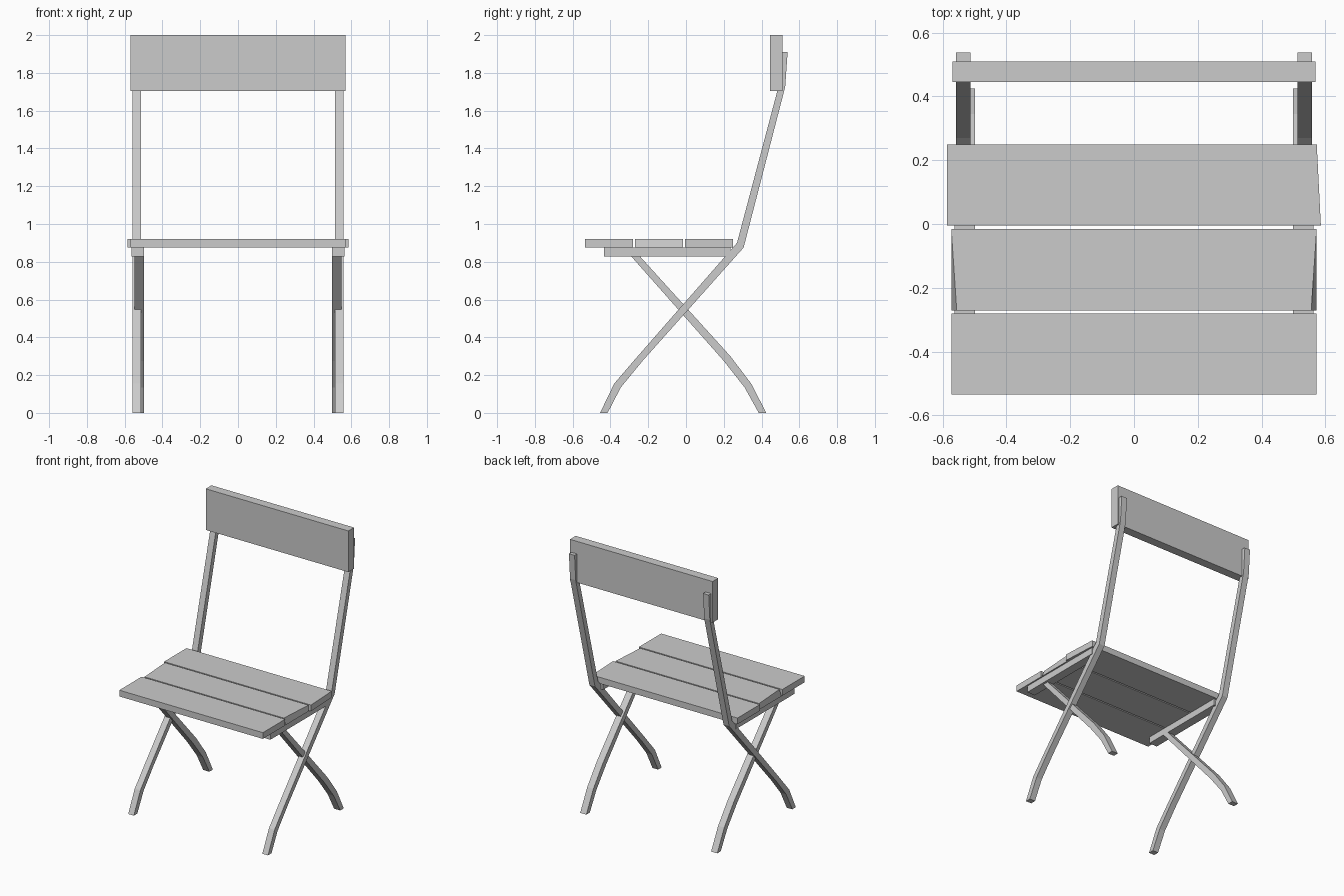
import bpy
import bmesh

cube = bpy.data.objects.get("Cube")
if cube:
    bpy.data.objects.remove(cube, do_unlink=True)

# One plain grey for the whole chair
grey = bpy.data.materials.new("plain grey")
grey.use_nodes = True
COLOUR = (0.6, 0.6, 0.6, 1)
grey.diffuse_color = COLOUR
grey.node_tree.nodes["Principled BSDF"].inputs["Base Color"].default_value = COLOUR


def add_object(name, bm):
    bmesh.ops.recalc_face_normals(bm, faces=bm.faces)
    mesh = bpy.data.meshes.new(name)
    bm.to_mesh(mesh)
    bm.free()
    mesh.materials.append(grey)
    obj = bpy.data.objects.new(name, mesh)
    bpy.context.collection.objects.link(obj)
    return obj


def box(name, low, high, adjust=None):
    """Box between two corners; adjust may move individual vertices."""
    bm = bmesh.new()
    bmesh.ops.create_cube(bm, size=1)
    for v in bm.verts:
        v.co = [lo + (c + 0.5) * (hi - lo) for c, lo, hi in zip(v.co, low, high)]
    if adjust:
        mid = [(lo + hi) / 2 for lo, hi in zip(low, high)]
        for v in bm.verts:
            adjust(v.co, mid)
    return add_object(name, bm)


def bent_bar(name, x0, x1, edge_a, edge_b):
    """Bent bar: strip between two side-view (y, z) edges, given width in x."""
    bm = bmesh.new()
    rings = []
    for a, b in zip(edge_a, edge_b):
        corners = [(x0, *a), (x1, *a), (x1, *b), (x0, *b)]
        rings.append([bm.verts.new(c) for c in corners])
    for r, s in zip(rings, rings[1:]):
        for i in range(4):
            j = (i + 1) % 4
            bm.faces.new((r[i], r[j], s[j], s[i]))
    bm.faces.new(rings[0])
    bm.faces.new(rings[-1])
    return add_object(name, bm)


def mirror_x(obj):
    obj.modifiers.new("Mirror", "MIRROR").use_axis[0] = True


# Seat slats, the middle and rear ones with slightly skewed ends
def taper_middle(co, mid):
    if co.y < mid[1] and co.z > mid[2]:
        co.x *= 0.97


def skew_rear(co, mid):
    if co.y > mid[1] and co.x > mid[0]:
        co.x -= 0.013


Z0, Z1 = 0.875, 0.92
box("front_slat", (-0.573, -0.535, Z0), (0.573, -0.281, Z1))
box("middle_slat", (-0.573, -0.271, Z0), (0.573, -0.015, Z1), taper_middle)
box("rear_slat", (-0.586, -0.005, Z0), (0.586, 0.25, Z1), skew_rear)

# Rails carrying the slats
mirror_x(box("seat_rails", (0.498, -0.435, 0.828), (0.563, 0.235, Z0)))

# Backrest board
box("backrest", (-0.569, 0.445, 1.703), (0.569, 0.51, 2.0))

# Long bars running from the front feet up to the backrest
mirror_x(bent_bar(
    "back_posts", 0.513, 0.558,
    [(-0.455, 0), (-0.38, 0.155), (-0.26, 0.295), (0.27, 0.9), (0.485, 1.71), (0.505, 1.91)],
    [(-0.415, 0), (-0.345, 0.135), (-0.23, 0.275), (0.305, 0.875), (0.525, 1.725), (0.538, 1.91)]))

# Short crossing bars from the rails down to the rear feet
mirror_x(bent_bar(
    "rear_legs", 0.498, 0.547,
    [(0.385, 0), (0.31, 0.135), (0.2, 0.275), (-0.3, 0.84)],
    [(0.425, 0), (0.345, 0.155), (0.235, 0.3), (-0.254, 0.84)]))
